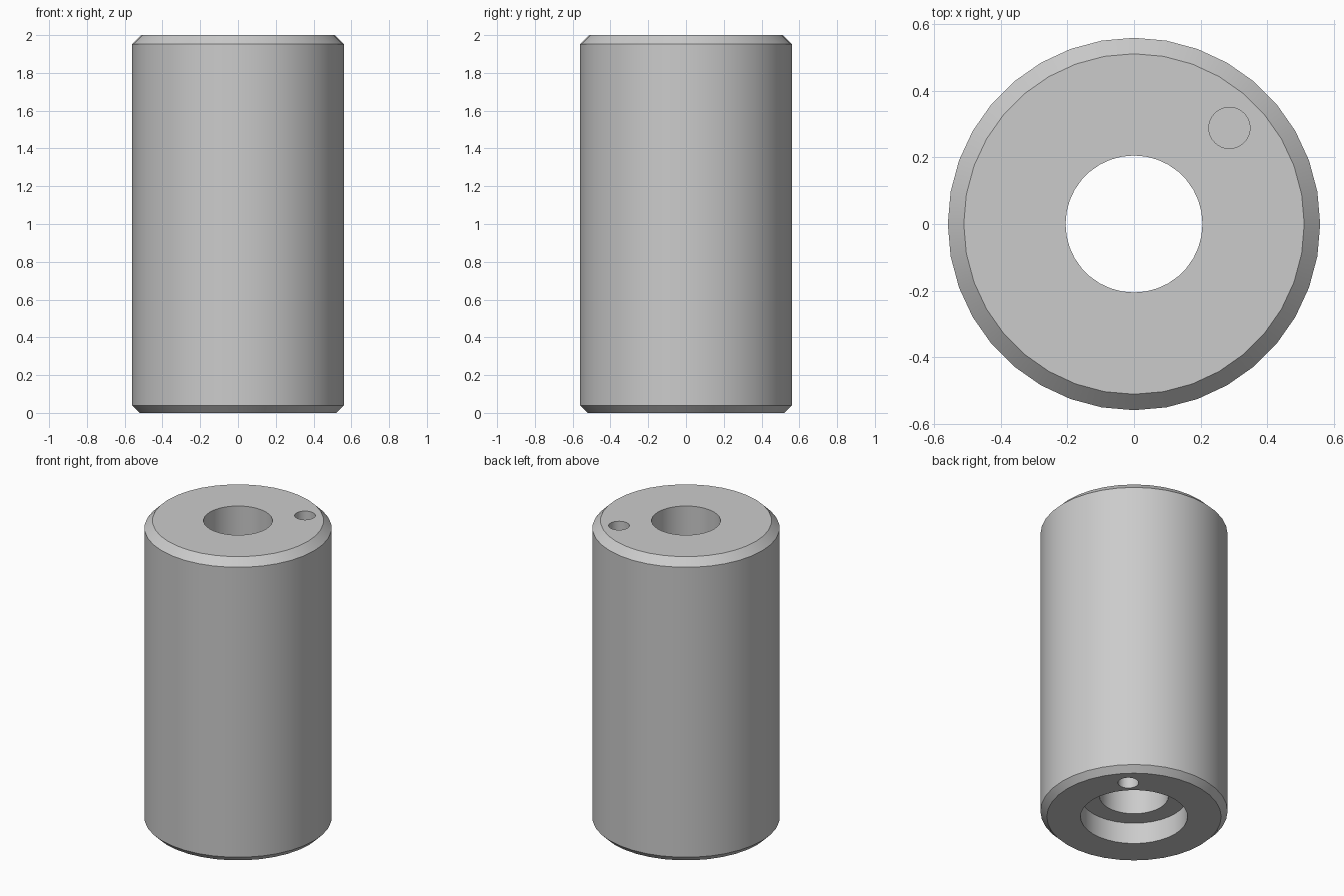
import bpy, bmesh, math

if "Cube" in bpy.data.objects:
    bpy.data.objects.remove(bpy.data.objects["Cube"])

SEGMENTS = 36


def lathe(name, profile, segments):
    """Revolve a closed (radius, z) profile around the z axis."""
    bm = bmesh.new()
    rings = []
    for i in range(segments):
        a = 2 * math.pi * i / segments
        rings.append([bm.verts.new((r * math.cos(a), r * math.sin(a), z)) for r, z in profile])
    n = len(profile)
    for i in range(segments):
        cur, nxt = rings[i], rings[(i + 1) % segments]
        for j in range(n):
            k = (j + 1) % n
            bm.faces.new((cur[j], nxt[j], nxt[k], cur[k]))
    bmesh.ops.recalc_face_normals(bm, faces=bm.faces)
    mesh = bpy.data.meshes.new(name)
    bm.to_mesh(mesh)
    bm.free()
    obj = bpy.data.objects.new(name, mesh)
    bpy.context.collection.objects.link(obj)
    return obj


# Sleeve body: chamfered ends, through bore, counterbore underneath
body = lathe("sleeve_body", [
    (0.32, 0.0), (0.522, 0.0), (0.56, 0.038), (0.56, 1.952),
    (0.512, 2.0), (0.206, 2.0), (0.206, 0.14), (0.32, 0.14),
], SEGMENTS)
bpy.context.view_layer.objects.active = body
body.select_set(True)

# Blind pin holes, one in each end
HOLE_RADIUS, HOLE_DEPTH = 0.062, 0.15
for label, z in (("top", 2.0), ("bottom", 0.0)):
    bpy.ops.mesh.primitive_cylinder_add(vertices=32, radius=HOLE_RADIUS,
                                        depth=2 * HOLE_DEPTH, location=(0.287, 0.289, z))
    cutter = bpy.context.object
    cutter.name = label + "_hole_cutter"
    cutter.hide_render = True
    bpy.ops.object.select_all(action='DESELECT')
    body.select_set(True)
    bpy.context.view_layer.objects.active = body
    mod = body.modifiers.new(label + "_hole", 'BOOLEAN')
    mod.operation = 'DIFFERENCE'
    mod.solver = 'EXACT'
    mod.object = cutter
    bpy.ops.object.modifier_apply(modifier=mod.name)
    bpy.data.objects.remove(cutter)

# Smooth walls with crisp rims
bpy.ops.object.shade_smooth_by_angle(angle=math.radians(30))
